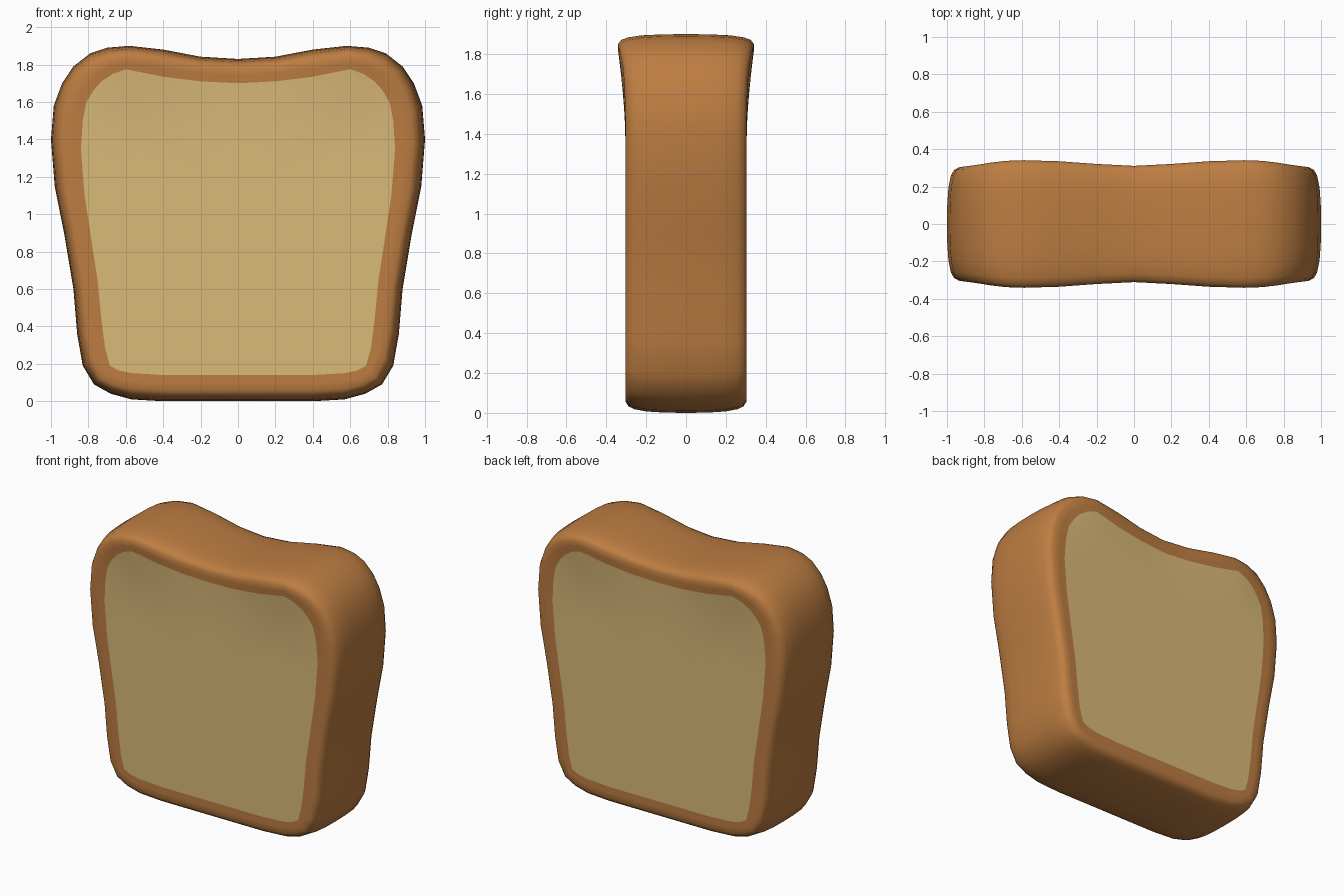
import bpy, bmesh, math

if "Cube" in bpy.data.objects:
    bpy.data.objects.remove(bpy.data.objects["Cube"])

def material(name, rgb):
    m = bpy.data.materials.new(name)
    m.diffuse_color = (*rgb, 1)
    m.use_nodes = True
    m.node_tree.nodes["Principled BSDF"].inputs["Base Color"].default_value = m.diffuse_color
    return m

# Half outlines (x, z) from bottom centre to top centre
OUTER = [(0, 0), (.4, 0), (.57, .01), (.68, .04), (.77, .09), (.83, .19), (.86, .36),
         (.88, .6), (.93, .9), (.98, 1.15), (1, 1.4), (.985, 1.58), (.94, 1.7),
         (.88, 1.79), (.79, 1.86), (.7, 1.89), (.58, 1.9), (.4, 1.88), (.2, 1.842), (0, 1.83)]
INNER = [(0, .14), (.4, .14), (.57, .15), (.64, .165), (.685, .19), (.71, .28), (.73, .43),
         (.75, .64), (.79, .9), (.82, 1.1), (.84, 1.35), (.83, 1.5), (.81, 1.6),
         (.77, 1.665), (.73, 1.71), (.67, 1.75), (.6, 1.775), (.4, 1.735), (.2, 1.71), (0, 1.70)]

def mirrored(half):
    return half + [(-x, z) for x, z in half[-2:0:-1]]

outer, inner = mirrored(OUTER), mirrored(INNER)
N = len(outer)

def depth(x, z):
    """Half thickness: swells outward at the two top lobes."""
    s = min(max((z - 1.36) / .46, 0), 1)
    a = abs(x) - .6
    return .303 + .038 * s ** 1.6 * math.exp(-(a / (.5 if a < 0 else .28)) ** 2)

def blend(t):
    return [(a[0] + (b[0] - a[0]) * t, a[1] + (b[1] - a[1]) * t) for a, b in zip(outer, inner)]

bm = bmesh.new()

def ring(points, frac):
    return [bm.verts.new((x, frac * depth(x, z), z)) for x, z in points]

def bridge(a, b, mat):
    for i in range(N):
        j = (i + 1) % N
        bm.faces.new((a[i], a[j], b[j], b[i])).material_index = mat

# Crust: rounded band around the slice and rim on both faces
RIM = [(0, 0), (.01, .35), (.05, .65), (.13, .85), (.23, .95), (.4, 1), (.7, 1), (1, 1)]
middle = ring(outer, 0)
for side in (-1, 1):
    last = middle
    for t, f in RIM[1:]:
        new = ring(blend(t), side * f)
        bridge(last, new, 0)
        last = new
    # Crumb: concentric rings closing at the centre of the face
    for k in (.93, .86, .76, .64, .45, .2):
        new = ring([(x * k, 1 + (z - 1) * k) for x, z in inner], side)
        bridge(last, new, 1)
        last = new
    centre = bm.verts.new((0, side * depth(0, 1), 1))
    for i in range(N):
        bm.faces.new((last[i], last[(i + 1) % N], centre)).material_index = 1

bmesh.ops.recalc_face_normals(bm, faces=bm.faces[:])
for f in bm.faces:
    f.smooth = True
mesh = bpy.data.meshes.new("bread_slice")
bm.to_mesh(mesh)
bm.free()
mesh.materials.append(material("crust brown", (.51, .205, .054)))
mesh.materials.append(material("crumb tan", (.70, .49, .19)))
bpy.context.collection.objects.link(bpy.data.objects.new("bread_slice", mesh))
